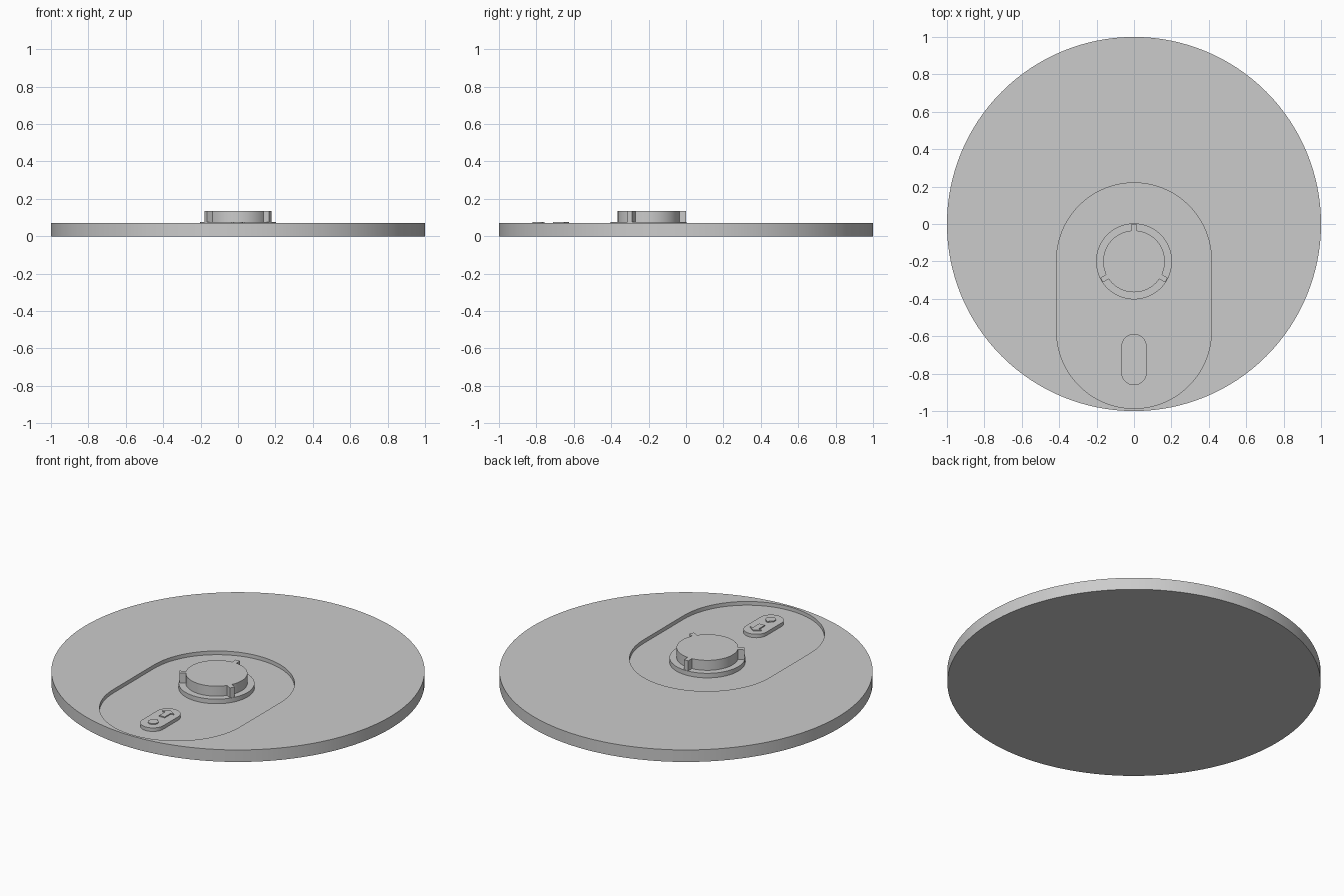
import bpy
import bmesh
from math import sin, cos, pi, radians

if "Cube" in bpy.data.objects:
    bpy.data.objects.remove(bpy.data.objects["Cube"], do_unlink=True)

GREY = (0.6, 0.6, 0.6, 1)
grey = bpy.data.materials.new("plain grey")
grey.use_nodes = True
grey.diffuse_color = GREY
grey.node_tree.nodes["Principled BSDF"].inputs["Base Color"].default_value = GREY


def arc(x, y, r, start, end, n):
    """Points along an arc, angles in degrees."""
    angles = [radians(start + (end - start) * i / n) for i in range(n + 1)]
    return [(x + r * cos(a), y + r * sin(a)) for a in angles]


def circle(x, y, r, n):
    return arc(x, y, r, 0, 360, n)[:-1]


def stadium(r, y_low, y_high, n):
    """Upright slot outline with rounded ends."""
    return arc(0, y_high - r, r, 0, 180, n) + arc(0, y_low + r, r, 180, 360, n)


def prism(name, outline, z0, z1):
    """Extrude a counter-clockwise outline from z0 to z1."""
    bm = bmesh.new()
    face = bm.faces.new([bm.verts.new((x, y, z0)) for x, y in outline])
    top = bmesh.ops.extrude_face_region(bm, geom=[face], use_keep_orig=True)
    verts = [v for v in top["geom"] if isinstance(v, bmesh.types.BMVert)]
    bmesh.ops.translate(bm, verts=verts, vec=(0, 0, z1 - z0))
    bmesh.ops.recalc_face_normals(bm, faces=bm.faces[:])
    mesh = bpy.data.meshes.new(name)
    bm.to_mesh(mesh)
    bm.free()
    mesh.materials.append(grey)
    obj = bpy.data.objects.new(name, mesh)
    bpy.context.collection.objects.link(obj)
    return obj


def activate(obj):
    bpy.ops.object.select_all(action="DESELECT")
    obj.select_set(True)
    bpy.context.view_layer.objects.active = obj


TOP, FLOOR = 0.071, 0.049
HUB_Y = -0.2

# Round plate with a slot-shaped recess
plate = prism("plate", circle(0, 0, 1, 128), 0, TOP)
cutter = prism("recess_cutter", stadium(0.414, -0.986, 0.22, 48), FLOOR, 0.2)
cutter.hide_render = True
cut = plate.modifiers.new("recess", "BOOLEAN")
cut.object = cutter
cut.operation = "DIFFERENCE"
cut.solver = "EXACT"
activate(plate)
bpy.ops.object.modifier_apply(modifier=cut.name)
bpy.data.objects.remove(cutter, do_unlink=True)

# Low flange around the hub
flange = prism("hub_flange", circle(0, HUB_Y, 0.203, 96), FLOOR, 0.076)

# Hub with three locking tabs
R_HUB, R_TAB, HALF = 0.165, 0.2, 0.014
inner, outer = HALF / R_HUB * 180 / pi, HALF / R_TAB * 180 / pi
outline = []
for a in (90, 210, 330):
    outline += arc(0, HUB_Y, R_TAB, a - outer, a + outer, 4)
    outline += arc(0, HUB_Y, R_HUB, a + inner, a + 120 - inner, 28)
hub = prism("hub", outline, FLOOR, 0.135)

# Small pill-shaped pad carrying two raised symbols
pad = prism("symbol_pad", stadium(0.068, -0.862, -0.588, 20), FLOOR, 0.07)
arrow_side = [(0.018, -0.71), (0.018, -0.652), (0.038, -0.652)]
arrow = arrow_side + [(0, -0.626)] + [(-x, y) for x, y in reversed(arrow_side)]
arrow_symbol = prism("arrow_symbol", arrow, 0.065, 0.076)
dial_symbol = prism("dial_symbol",
                    arc(0, -0.792, 0.028, 110, 430, 24) + [(0.007, -0.757), (-0.007, -0.757)],
                    0.065, 0.076)

for obj in (plate, flange, hub, pad, arrow_symbol, dial_symbol):
    activate(obj)
    bpy.ops.object.shade_smooth_by_angle(angle=radians(30))
